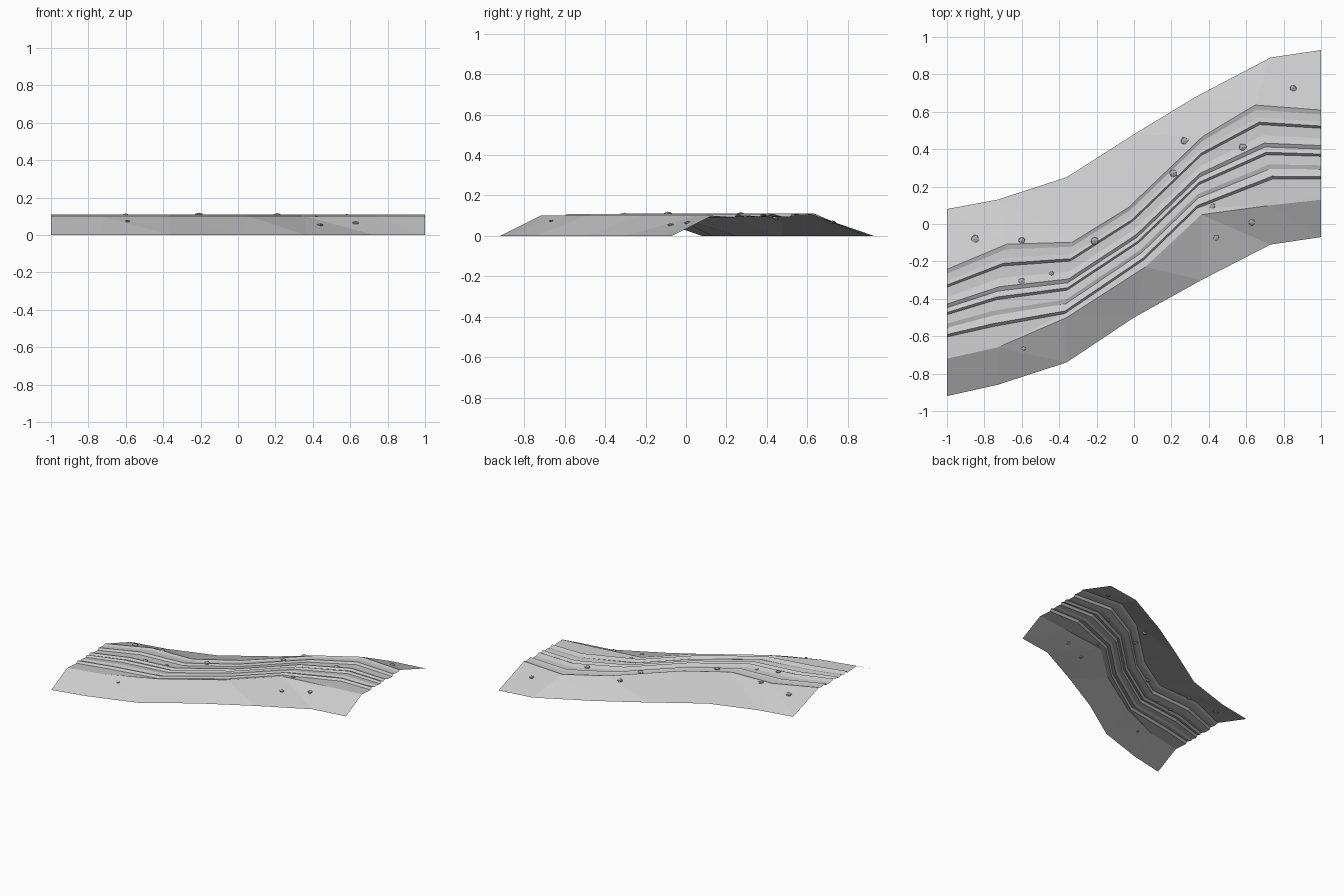
import bpy, bmesh, random
from mathutils import Vector
from mathutils.bvhtree import BVHTree

random.seed(4)
cube = bpy.data.objects.get("Cube")
if cube:
    bpy.data.objects.remove(cube, do_unlink=True)


def material(name, value):
    m = bpy.data.materials.new(name)
    m.use_nodes = True
    col = (value, value, value, 1)
    m.diffuse_color = col
    m.node_tree.nodes["Principled BSDF"].inputs["Base Color"].default_value = col
    return m


def finish(name, bm, mat):
    me = bpy.data.meshes.new(name)
    bm.to_mesh(me)
    ob = bpy.data.objects.new(name, me)
    bpy.context.collection.objects.link(ob)
    me.materials.append(mat)
    return ob


ground = material("pale grey earth", 0.6)
stone = material("grey stone", 0.42)

# Plan lines of the winding track, left end to right end
toe_front = [(-1, -.92), (-.73, -.86), (-.36, -.74), (0, -.5), (.36, -.3), (.73, -.11), (1, -.07)]
shoulder = [(-1, -.72), (-.73, -.66), (-.36, -.5), (.06, -.23), (.36, .05), (.73, .1), (1, .13)]
rut_front = [(-1, -.6), (-.76, -.545), (-.37, -.475), (.05, -.19), (.34, .09), (.74, .245), (1, .245)]
rut_back = [(-1, -.33), (-.7, -.215), (-.34, -.19), (-.01, .02), (.36, .375), (.67, .54), (1, .52)]
toe_back = [(-1, .08), (-.73, .13), (-.36, .25), (0, .48), (.33, .68), (.73, .89), (1, .93)]

# Road section: position across the ruts and height
section = [(-1.03, .092), (-.93, .108), (-.66, .094), (-.5, .1), (-.15, .094), (-.06, .109),
           (.13, .098), (.27, .109), (.55, .096), (.94, .094), (1.03, .11), (1.2, .105),
           (1.48, .103), (1.65, .11)]

# Sheet of embankment and rutted road
bm = bmesh.new()
rows = []
for i in range(7):
    a, b = Vector(rut_front[i]), Vector(rut_back[i])
    pts = [(*toe_front[i], 0), (*shoulder[i], .1)]
    pts += [(*a.lerp(b, (t + 1) / 2), z) for t, z in section]
    pts.append((*toe_back[i], 0))
    rows.append([bm.verts.new(p) for p in pts])
for r, s in zip(rows, rows[1:]):
    for j in range(len(r) - 1):
        bm.faces.new((r[j], s[j], s[j + 1], r[j + 1]))
bmesh.ops.triangulate(bm, faces=bm.faces[:])
bm.normal_update()
surface = BVHTree.FromBMesh(bm)
finish("dirt_road", bm, ground)
bm.free()

# Loose stones resting on the surface
stones = [(-.85, -.08, .025), (-.6, -.09, .02), (-.6, -.305, .02), (-.44, -.265, .014),
          (-.21, -.09, .024), (.21, .27, .024), (.27, .445, .022), (.58, .41, .024),
          (.85, .725, .021), (.42, .095, .017), (.44, -.075, .018), (.63, .01, .019),
          (-.59, -.665, .013)]
for n, (x, y, r) in enumerate(stones):
    hit = surface.ray_cast(Vector((x, y, 1)), Vector((0, 0, -1)))[0]
    bm = bmesh.new()
    bmesh.ops.create_icosphere(bm, subdivisions=1, radius=r)
    for v in bm.verts:
        v.co *= random.uniform(.85, 1.08)
        v.co.z *= .5
    ob = finish(f"stone_{n + 1}", bm, stone)
    bm.free()
    ob.location = (x, y, hit.z + .001)
    ob.rotation_euler.z = random.uniform(0, 6)
